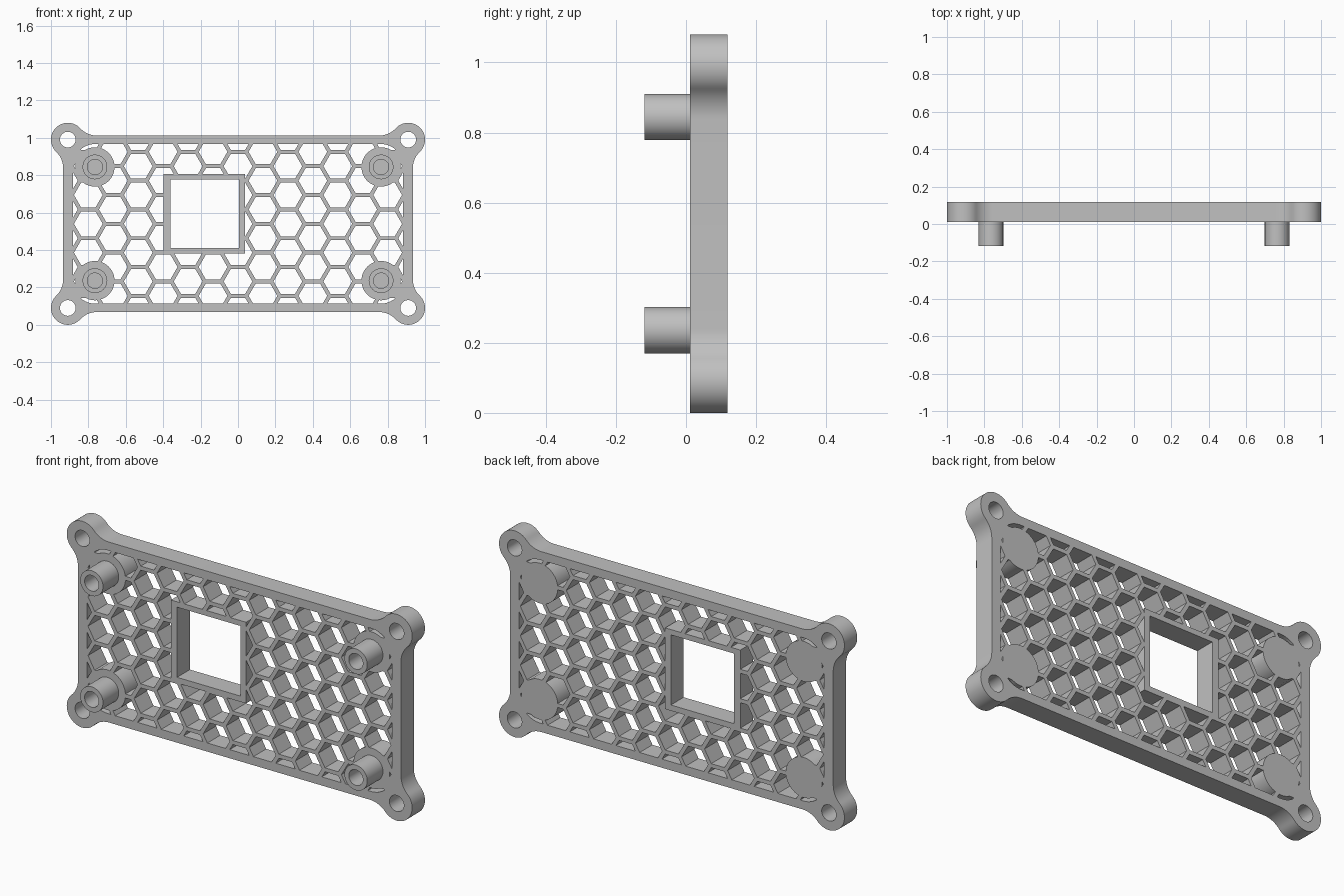
import bpy, bmesh, math
from math import pi, cos, sin, atan2, sqrt

if "Cube" in bpy.data.objects:
    bpy.data.objects.remove(bpy.data.objects["Cube"])

ZC = 0.54                    # height of the plate centre
Y0, Y1 = 0.012, 0.118        # plate front and back
POSTS = [(sx * 0.765, sz * 0.304) for sx in (-1, 1) for sz in (-1, 1)]
LUG, LUG_R = (0.91, 0.45), 0.09
SIDE, TOP, FILLET = 0.935, 0.472, 0.12

grey = bpy.data.materials.new("light grey")
grey.diffuse_color = (0.53, 0.53, 0.53, 1)
grey.use_nodes = True
grey.node_tree.nodes["Principled BSDF"].inputs["Base Color"].default_value = grey.diffuse_color


def arc(c, r, a0, a1, n):
    return [(c[0] + r * cos(a0 + (a1 - a0) * i / n),
             c[1] + r * sin(a0 + (a1 - a0) * i / n)) for i in range(n + 1)]


def circle(c, r, n=48):
    return arc(c, r, 0, 2 * pi, n)[:-1]


def rect(x0, x1, z0, z1):
    return [(x0, z0), (x1, z0), (x1, z1), (x0, z1)]


def prisms(name, outlines, y0, y1):
    """One object holding an x-z outline pushed along y for each outline."""
    bm = bmesh.new()
    for pts in outlines:
        a = [bm.verts.new((x, y0, z + ZC)) for x, z in pts]
        b = [bm.verts.new((x, y1, z + ZC)) for x, z in pts]
        bm.faces.new(a)
        bm.faces.new(b[::-1])
        for i in range(len(a)):
            j = (i + 1) % len(a)
            bm.faces.new((a[j], a[i], b[i], b[j]))
    bmesh.ops.recalc_face_normals(bm, faces=bm.faces[:])
    me = bpy.data.meshes.new(name)
    bm.to_mesh(me)
    bm.free()
    ob = bpy.data.objects.new(name, me)
    bpy.context.collection.objects.link(ob)
    return ob


def boolean(ob, tool, op):
    """Apply a boolean and throw the tool away."""
    m = ob.modifiers.new("cut", 'BOOLEAN')
    m.operation, m.solver, m.object = op, 'EXACT', tool
    dg = bpy.context.evaluated_depsgraph_get()
    me = bpy.data.meshes.new_from_object(ob.evaluated_get(dg))
    ob.modifiers.clear()
    ob.data = me
    bpy.data.objects.remove(tool)


def finish(ob):
    ob.data.materials.clear()
    ob.data.materials.append(grey)
    bpy.ops.object.select_all(action='DESELECT')
    ob.select_set(True)
    bpy.context.view_layer.objects.active = ob
    bpy.ops.object.shade_smooth_by_angle(angle=math.radians(30))


# Plate outline: one corner lug with its two fillets, mirrored to four
reach = FILLET + LUG_R
dx = sqrt(reach ** 2 - (FILLET + TOP - LUG[1]) ** 2)
dz = sqrt(reach ** 2 - (FILLET + SIDE - LUG[0]) ** 2)
f1 = (LUG[0] - dx, TOP + FILLET)
f2 = (SIDE + FILLET, LUG[1] - dz)
a1 = atan2(f1[1] - LUG[1], f1[0] - LUG[0])
a2 = atan2(f2[1] - LUG[1], f2[0] - LUG[0])
q = (arc(f1, FILLET, -pi / 2, a1 - pi, 10) if a1 - pi > -pi / 2 else
     arc(f1, FILLET, -pi / 2, a1 - pi + 2 * pi, 10))
q = q[:-1] + arc(LUG, LUG_R, a1, a2, 32) + arc(f2, FILLET, a2 + pi, pi, 10)[1:]
outline = (q + [(x, -z) for x, z in q[::-1]] + [(-x, -z) for x, z in q]
           + [(-x, z) for x, z in q[::-1]])
plate = prisms("honeycomb_plate", [outline], Y0, Y1)

# Honeycomb openings, with a cell on the plate centre
pitch, web = 0.154, 0.021
step = pitch * sqrt(3) / 2
rad = (pitch - web) / sqrt(3)
cells = []
for i in range(-7, 8):
    for j in range(-4, 5):
        c = (i * step, (j + (0.5 if i % 2 else 0)) * pitch)
        cells.append(circle(c, rad, 6))
holes = prisms("hex_cutter", cells, -0.1, 0.3)

# Keep the openings inside the border and clear of the discs and window
ix, iz, ir = 0.883, 0.427, 0.12
border = []
for k, (sx, sz) in enumerate([(1, 1), (-1, 1), (-1, -1), (1, -1)]):
    border += arc((sx * (ix - ir), sz * (iz - ir)), ir, k * pi / 2, (k + 1) * pi / 2, 14)
boolean(holes, prisms("border", [border], -0.2, 0.4), 'INTERSECT')
solid = [circle(p, 0.105) for p in POSTS] + [rect(-0.397, 0.038, -0.16, 0.265)]
boolean(holes, prisms("solid_areas", solid, -0.3, 0.5), 'DIFFERENCE')
boolean(plate, holes, 'DIFFERENCE')

# Window and screw holes
opening = [rect(-0.361, 0.005, -0.13, 0.237)]
opening += [circle((sx * LUG[0], sz * LUG[1]), 0.042, 32) for sx in (-1, 1) for sz in (-1, 1)]
boolean(plate, prisms("openings", opening, -0.2, 0.4), 'DIFFERENCE')
finish(plate)

# Hollow standoff posts on the front
for n, p in enumerate(POSTS):
    post = prisms(f"standoff_post_{n + 1}", [circle(p, 0.066)], -0.118, Y0 + 0.003)
    boolean(post, prisms("bore", [circle(p, 0.041, 32)], -0.2, Y0 + 0.001), 'DIFFERENCE')
    finish(post)
